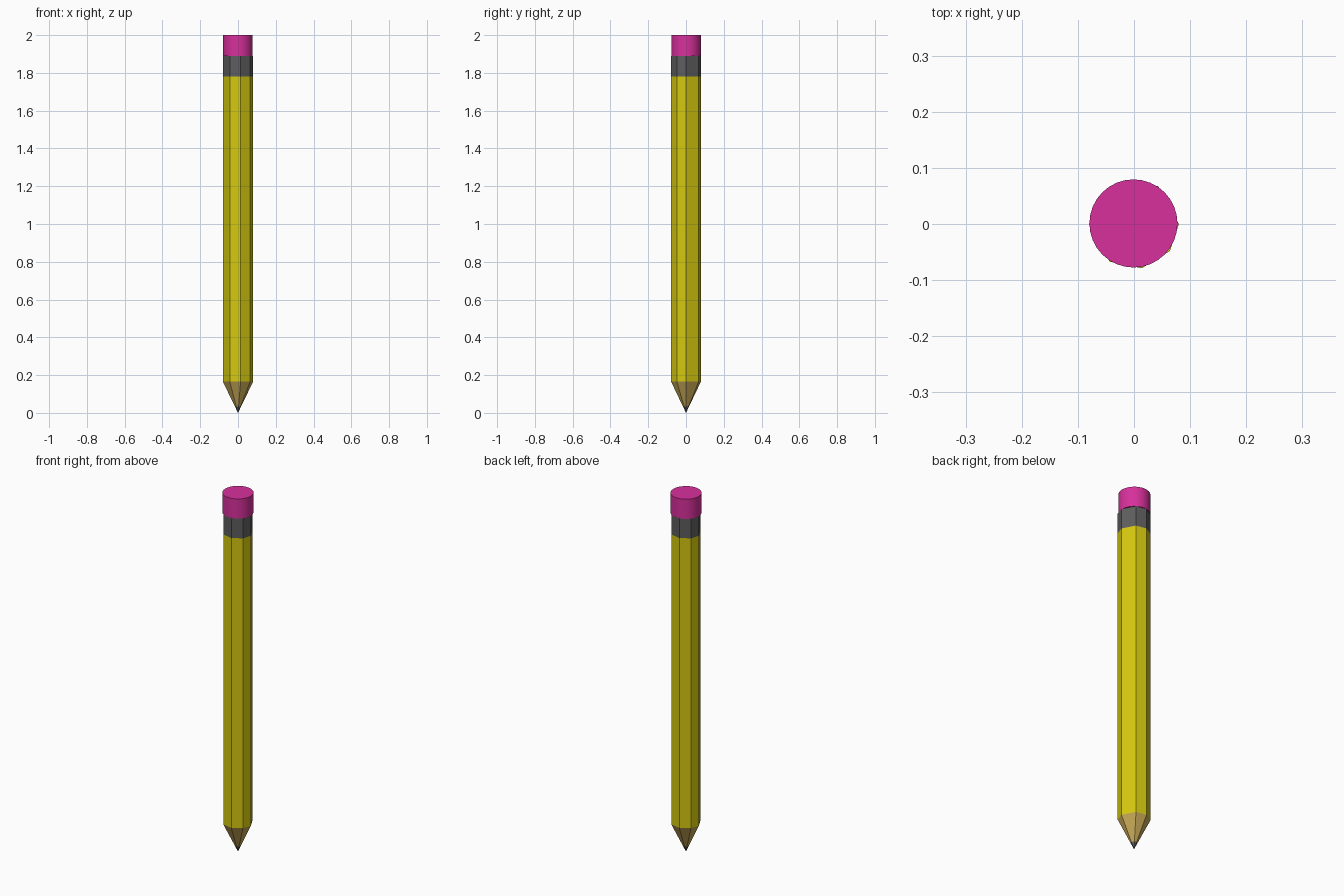
import bpy, bmesh
from math import cos, sin, radians

if "Cube" in bpy.data.objects:
    bpy.data.objects.remove(bpy.data.objects["Cube"])


def material(name, rgb):
    mat = bpy.data.materials.new(name)
    mat.use_nodes = True
    color = (*rgb, 1.0)
    mat.diffuse_color = color
    mat.node_tree.nodes["Principled BSDF"].inputs["Base Color"].default_value = color
    return mat


yellow = material("yellow_paint", (0.65, 0.57, 0.005))
wood = material("bare_wood", (0.55, 0.38, 0.09))
grey = material("dark_grey", (0.11, 0.11, 0.11))
pink = material("pink_rubber", (0.68, 0.03, 0.33))

RADIUS = 0.08
# Uneven octagon, the second half is the first turned by 180 degrees
half = [0, 57, 100, 143]
ANGLES = [radians(a + turn) for turn in (0, 180) for a in half]


def section(name, mat, low, high, cap=None):
    """Eight-sided section between two (z, radius) rings; zero radius is a point."""
    bm = bmesh.new()
    rings = []
    for z, r in (low, high):
        if r:
            rings.append([bm.verts.new((r * cos(a), r * sin(a), z)) for a in ANGLES])
        else:
            rings.append([bm.verts.new((0, 0, z))] * len(ANGLES))
    bottom, top = rings
    for i in range(len(ANGLES)):
        j = (i + 1) % len(ANGLES)
        corners = [bottom[i], bottom[j], top[j], top[i]]
        bm.faces.new(list(dict.fromkeys(corners)))
    if cap:
        bm.faces.new(top).material_index = 1
    bmesh.ops.recalc_face_normals(bm, faces=bm.faces)
    mesh = bpy.data.meshes.new(name)
    bm.to_mesh(mesh)
    bm.free()
    for m in (mat, cap):
        if m:
            mesh.materials.append(m)
    obj = bpy.data.objects.new(name, mesh)
    bpy.context.collection.objects.link(obj)
    return obj


# Heights of the joints
LEAD, CONE, BAND, BAND_TOP, TOP = 0.035, 0.165, 1.78, 1.89, 2.0
lead_radius = RADIUS * LEAD / CONE

# Sharpened point, painted shaft and ferrule
section("lead_tip", grey, (0, 0), (LEAD, lead_radius))
section("wood_cone", wood, (LEAD, lead_radius), (CONE, RADIUS))
section("shaft", yellow, (CONE, RADIUS), (BAND, RADIUS))
section("ferrule", grey, (BAND, RADIUS), (BAND_TOP, RADIUS), cap=yellow)

# Round eraser
bpy.ops.mesh.primitive_cylinder_add(vertices=32, radius=0.0785, depth=TOP - BAND_TOP,
                                    location=(-0.001, 0.001, (TOP + BAND_TOP) / 2))
eraser = bpy.context.object
eraser.name = "eraser"
eraser.data.materials.append(pink)
bpy.ops.object.shade_smooth_by_angle(angle=radians(30))
